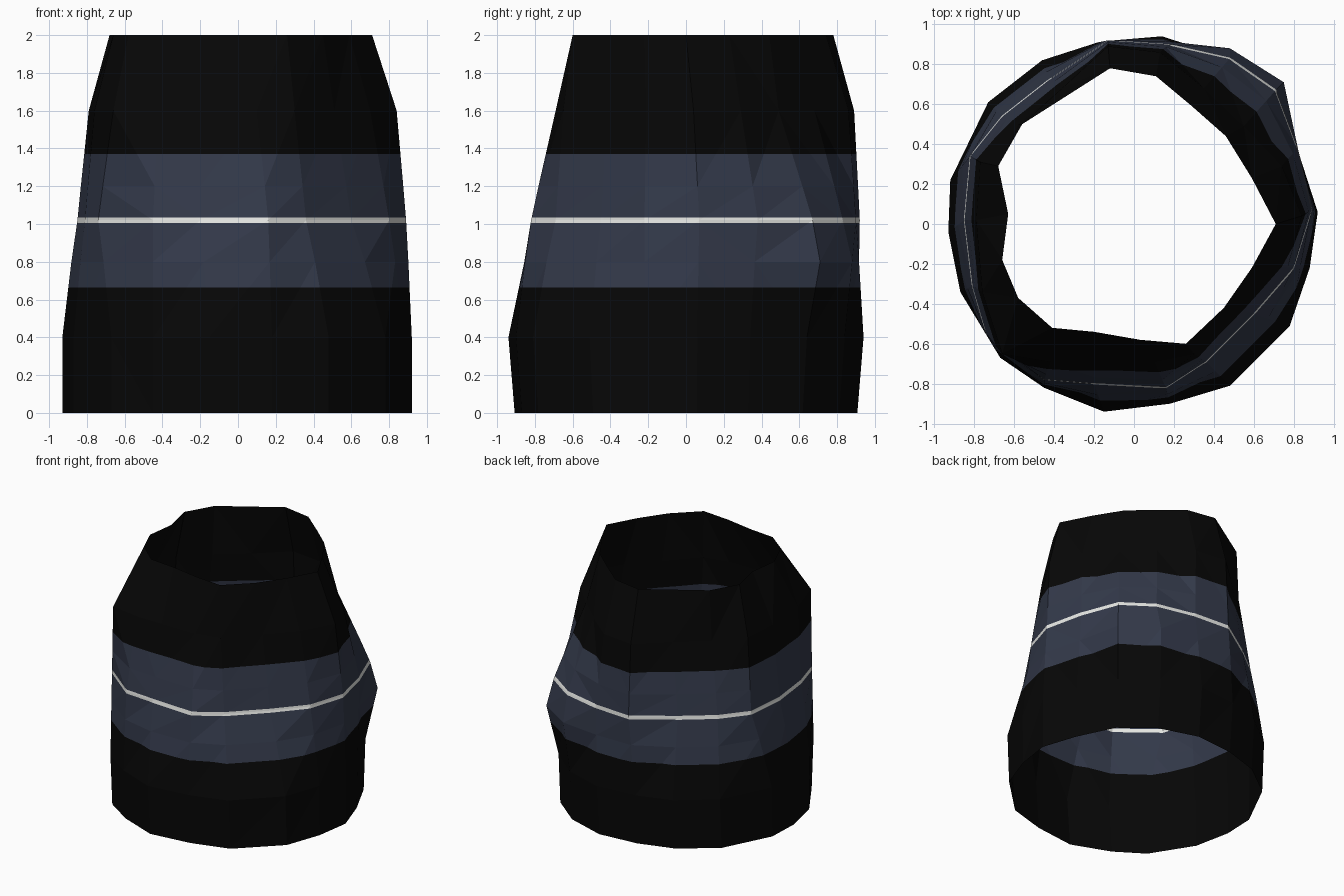
import bpy
import bmesh

if "Cube" in bpy.data.objects:
    bpy.data.objects.remove(bpy.data.objects["Cube"], do_unlink=True)


def make_material(name, rgb):
    mat = bpy.data.materials.new(name)
    mat.use_nodes = True
    colour = (*rgb, 1.0)
    mat.diffuse_color = colour
    mat.node_tree.nodes["Principled BSDF"].inputs["Base Color"].default_value = colour
    return mat


# Hand-shaped outlines, counter-clockwise from the left side of the sleeve
LOWER = [(.92, .06), (.83, .34), (.69, .64), (.45, .84), (.14, .94), (-.18, .91),
         (-.46, .82), (-.73, .61), (-.92, .22), (-.93, -.04), (-.87, -.34), (-.67, -.67),
         (-.45, -.82), (-.15, -.94), (.18, -.9), (.48, -.81), (.78, -.51), (.88, -.22)]
MIDDLE = [(.89, .07), (.82, .38), (.71, .67), (.48, .83), (.17, .9), (-.13, .92),
          (-.43, .72), (-.66, .54), (-.82, .34), (-.85, .02), (-.81, -.31), (-.74, -.55),
          (-.45, -.78), (-.2, -.8), (.16, -.82), (.36, -.69), (.6, -.45), (.8, -.22)]
SHOULDER = [(.84, .04), (.74, .29), (.55, .49), (.35, .68), (.13, .86), (-.13, .89),
            (-.36, .68), (-.58, .5), (-.77, .31), (-.79, .02), (-.76, -.34), (-.66, -.65),
            (-.42, -.69), (-.2, -.69), (.1, -.69), (.3, -.65), (.51, -.42), (.7, -.21)]
TOP = [(.71, 0), (.59, .23), (.46, .44), (.29, .59), (.11, .74), (-.12, .78),
       (-.34, .64), (-.56, .5), (-.68, .29), (-.63, .05), (-.66, -.18), (-.58, -.37),
       (-.41, -.52), (-.2, -.54), (.03, -.58), (.26, -.6), (.45, -.42), (.59, -.22)]


def blend(a, b, t):
    return [(p[0] + (q[0] - p[0]) * t, p[1] + (q[1] - p[1]) * t) for p, q in zip(a, b)]


# Waist ring bulges outwards at the back left
waist = blend(LOWER, MIDDLE, .6)
waist[2:4] = [(.75, .71), (.48, .88)]

# Height and outline of each ring, from hem to collar
rings = [
    (0.0, [(x, y * .965) for x, y in LOWER]),
    (0.4, LOWER),
    (0.8, waist),
    (1.02, MIDDLE),
    (1.2, blend(MIDDLE, SHOULDER, .3)),
    (1.6, SHOULDER),
    (2.0, TOP),
]

# Open tube bridging the rings
bm = bmesh.new()
loops = [[bm.verts.new((x, y, z)) for x, y in outline] for z, outline in rings]
for low, high in zip(loops, loops[1:]):
    count = len(low)
    for i in range(count):
        j = (i + 1) % count
        bm.faces.new((low[i], low[j], high[j], high[i]))
bmesh.ops.triangulate(bm, faces=bm.faces[:])

# Cut level edges for the band and its stripe
BAND = (0.665, 1.37)
STRIPE = (1.005, 1.035)
for height in BAND + STRIPE:
    bmesh.ops.bisect_plane(bm, geom=bm.verts[:] + bm.edges[:] + bm.faces[:],
                           plane_co=(0, 0, height), plane_no=(0, 0, 1))

# Colour by height
for face in bm.faces:
    z = face.calc_center_median().z
    if STRIPE[0] < z < STRIPE[1]:
        face.material_index = 2
    elif BAND[0] < z < BAND[1]:
        face.material_index = 1
    face.smooth = False

mesh = bpy.data.meshes.new("sleeve")
bm.to_mesh(mesh)
bm.free()
for name, rgb in (("black cloth", (.002, .002, .002)),
                  ("slate blue band", (.033, .041, .068)),
                  ("white stripe", (.83, .84, .81))):
    mesh.materials.append(make_material(name, rgb))
sleeve = bpy.data.objects.new("sleeve", mesh)
bpy.context.collection.objects.link(sleeve)
